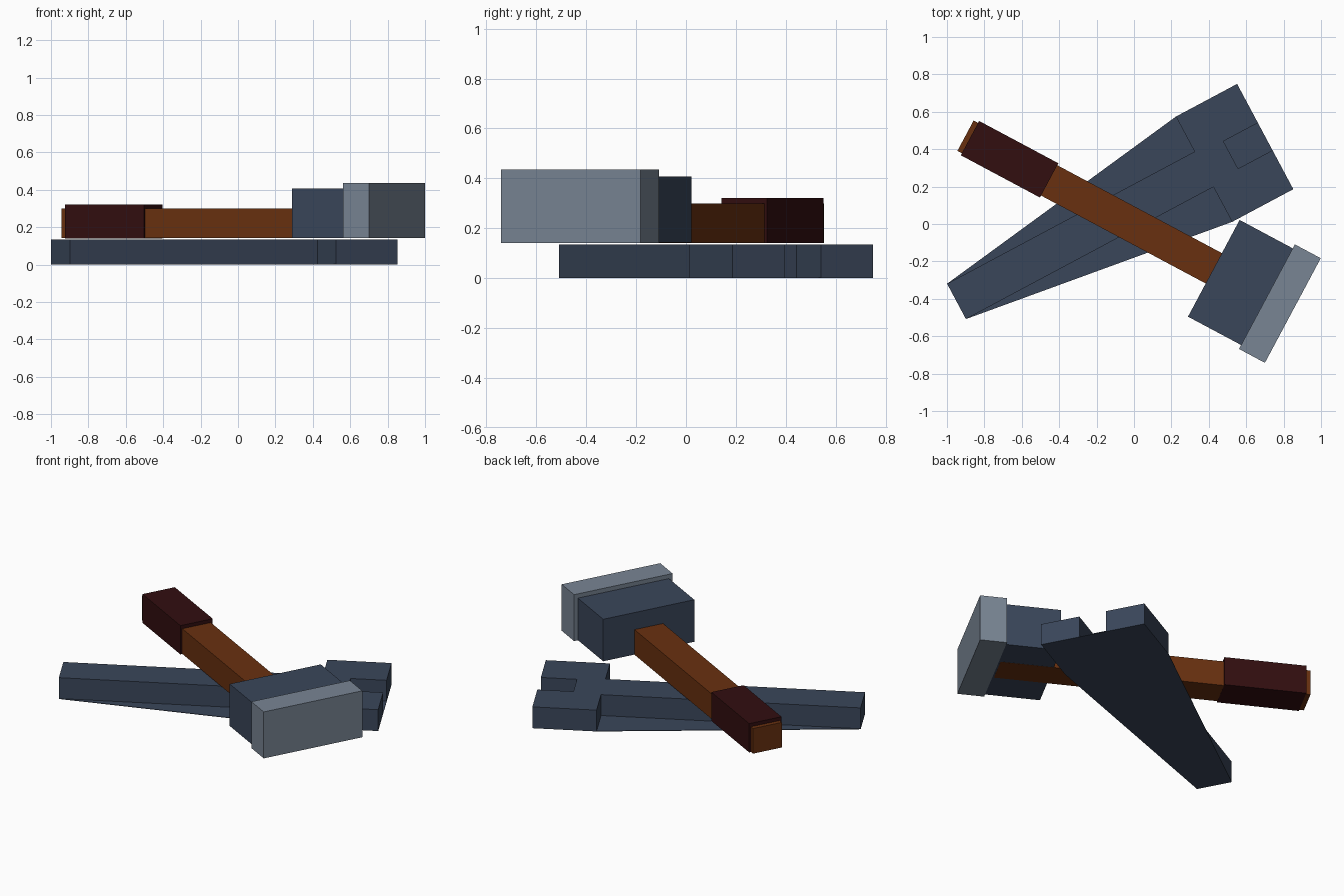
import bpy
import bmesh
from math import radians
from mathutils import Matrix

cube = bpy.data.objects.get("Cube")
if cube:
    bpy.data.objects.remove(cube, do_unlink=True)

TILT = radians(28.1)


def material(name, rgb):
    mat = bpy.data.materials.new(name)
    mat.use_nodes = True
    color = (*rgb, 1.0)
    mat.diffuse_color = color
    mat.node_tree.nodes["Principled BSDF"].inputs["Base Color"].default_value = color
    return mat


slate = material("slate steel", (0.042, 0.061, 0.102))
light_steel = material("light steel", (0.19, 0.235, 0.296))
wood = material("brown wood", (0.141, 0.030, 0.005))
leather = material("dark leather", (0.032, 0.0044, 0.005))


def prism(name, outline, z0, z1, angle, mat):
    """Extrude a flat outline from z0 to z1, then turn it about z."""
    bm = bmesh.new()
    base = bm.faces.new([bm.verts.new((u, v, z0)) for u, v in outline])
    top = bmesh.ops.extrude_face_region(bm, geom=[base])["geom"]
    verts = [e for e in top if isinstance(e, bmesh.types.BMVert)]
    bmesh.ops.translate(bm, verts=verts, vec=(0, 0, z1 - z0))
    bmesh.ops.recalc_face_normals(bm, faces=bm.faces)
    bm.transform(Matrix.Rotation(angle, 4, "Z"))
    mesh = bpy.data.meshes.new(name)
    bm.to_mesh(mesh)
    bm.free()
    mesh.materials.append(mat)
    obj = bpy.data.objects.new(name, mesh)
    bpy.context.collection.objects.link(obj)
    return obj


def mirrored(half, centre):
    """Close a half profile of (length, half width) points around its axis."""
    return ([(u, centre + w) for u, w in half]
            + [(u, centre - w) for u, w in reversed(half)])


# Hammer: lengths along the handle, half width, bottom and top
hammer_parts = [
    ("hammer_handle", -1.017, 0.80, 0.092, 0.141, 0.30, wood),
    ("hammer_grip", -0.99, -0.51, 0.104, 0.140, 0.322, leather),
    ("hammer_head", 0.488, 0.81, 0.293, 0.142, 0.408, slate),
    ("hammer_striking_plate", 0.81, 0.967, 0.317, 0.141, 0.435, light_steel),
]
for name, u0, u1, half_width, z0, z1, mat in hammer_parts:
    prism(name, mirrored([(u0, half_width), (u1, half_width)], -0.008),
          z0, z1, -TILT, mat)

# Wrench: straight bar with an open square jaw
BAR, JAW, NOTCH = 0.107, 0.319, 0.083
TAIL, NECK, NOTCH_END, TIP = -1.032, 0.468, 0.630, 0.839
wrench_half = [(TAIL, BAR), (NECK, BAR), (NECK, JAW),
               (TIP, JAW), (TIP, NOTCH), (NOTCH_END, NOTCH)]
prism("wrench_body", mirrored(wrench_half, 0.082), 0.003, 0.135, TILT, slate)

# Thin flared sheet under the wrench
sheet_half = [(TAIL, BAR), (NECK, JAW), (TIP, JAW)]
prism("wrench_base_sheet", mirrored(sheet_half, 0.082), 0.0, 0.003, TILT, slate)
